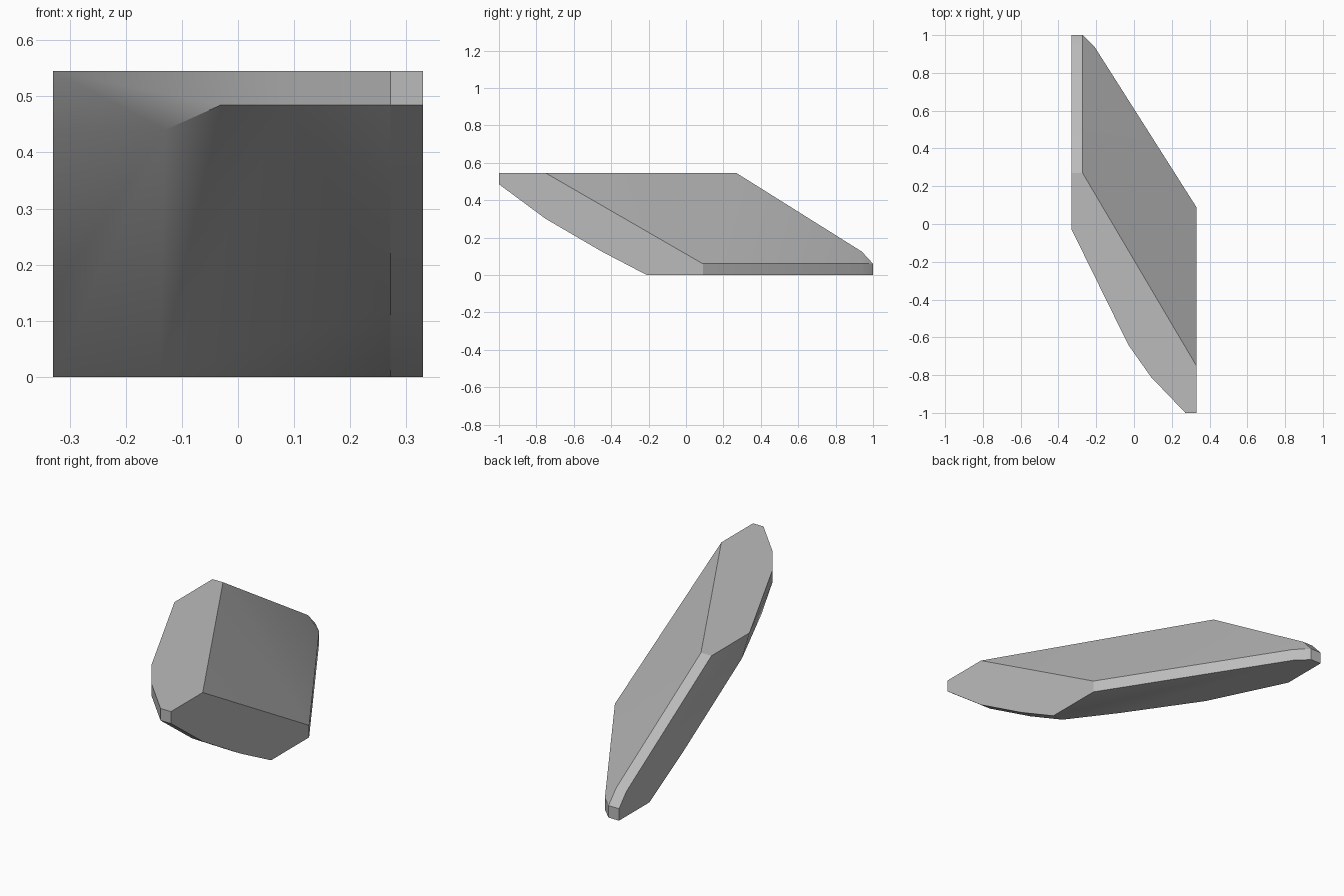
import bpy
import bmesh
import math

# Remove the default cube only
default_cube = bpy.data.objects.get("Cube")
if default_cube:
    bpy.data.objects.remove(default_cube, do_unlink=True)

HALF = 0.33
INNER = 0.272
TOP = 0.545


def make_material(name, colour):
    material = bpy.data.materials.new(name)
    material.use_nodes = True
    material.diffuse_color = colour
    material.node_tree.nodes["Principled BSDF"].inputs["Base Color"].default_value = colour
    return material


def at_height(outline, z):
    return [(x, y, z) for x, y in outline]


def between(x_values, profile):
    return [(x, y, z) for x in x_values for y, z in profile]


def build_rock(name, corners, material):
    """Wrap the corner points in a convex shell with clean flat facets."""
    bm = bmesh.new()
    for corner in corners:
        bm.verts.new(corner)
    bmesh.ops.convex_hull(bm, input=bm.verts[:])
    loose = [v for v in bm.verts if not v.link_faces]
    bmesh.ops.delete(bm, geom=loose, context="VERTS")
    bmesh.ops.dissolve_limit(bm, angle_limit=math.radians(1),
                             verts=bm.verts[:], edges=bm.edges[:])
    bmesh.ops.recalc_face_normals(bm, faces=bm.faces[:])
    mesh = bpy.data.meshes.new(name)
    bm.to_mesh(mesh)
    bm.free()
    mesh.materials.append(material)
    rock = bpy.data.objects.new(name, mesh)
    bpy.context.collection.objects.link(rock)
    return rock


# Narrow sloping strip along the rear edge
rear_strip = between((-HALF, -INNER), [(0.27, TOP), (0.94, 0.125), (1, 0.06), (1, 0)])

# Narrow undercut strip along the front edge
front_strip = between((INNER, HALF), [(-1, TOP), (-1, 0.485), (-0.75, 0.3),
                                      (-0.45, 0.125), (-0.21, 0)])

# Rounded front outline of the flat top, with its vertical rim
front_curve = [(-0.03, -0.64), (0.09, -0.81)]
top_face = at_height(front_curve + [(-HALF, -0.03), (HALF, -0.75)], TOP)
upper_rim = at_height(front_curve, 0.485)

# Rear diagonal edge with a thin vertical rim
rear_diagonal = [(HALF, 0.09), (-0.21, 0.94)]
lower_rim = at_height(rear_diagonal, 0.06) + at_height(rear_diagonal, 0)

# Underside: curved inner edge and the bulge above it
underside = at_height([(-HALF, 0.76), (-0.14, 0.37), (0.1, 0.02)], 0)
bulge = [(-HALF, 0.5, 0.147), (-HALF, 0.03, 0.44), (-0.13, -0.41, 0.44)]

stone = make_material("grey stone", (0.5, 0.5, 0.5, 1))
rock = build_rock("rock_slab",
                  rear_strip + front_strip + top_face + upper_rim
                  + lower_rim + underside + bulge, stone)

# Smooth the gentle facets and keep the hard edges
bpy.ops.object.select_all(action="DESELECT")
rock.select_set(True)
bpy.context.view_layer.objects.active = rock
bpy.ops.object.shade_smooth_by_angle(angle=math.radians(30))
